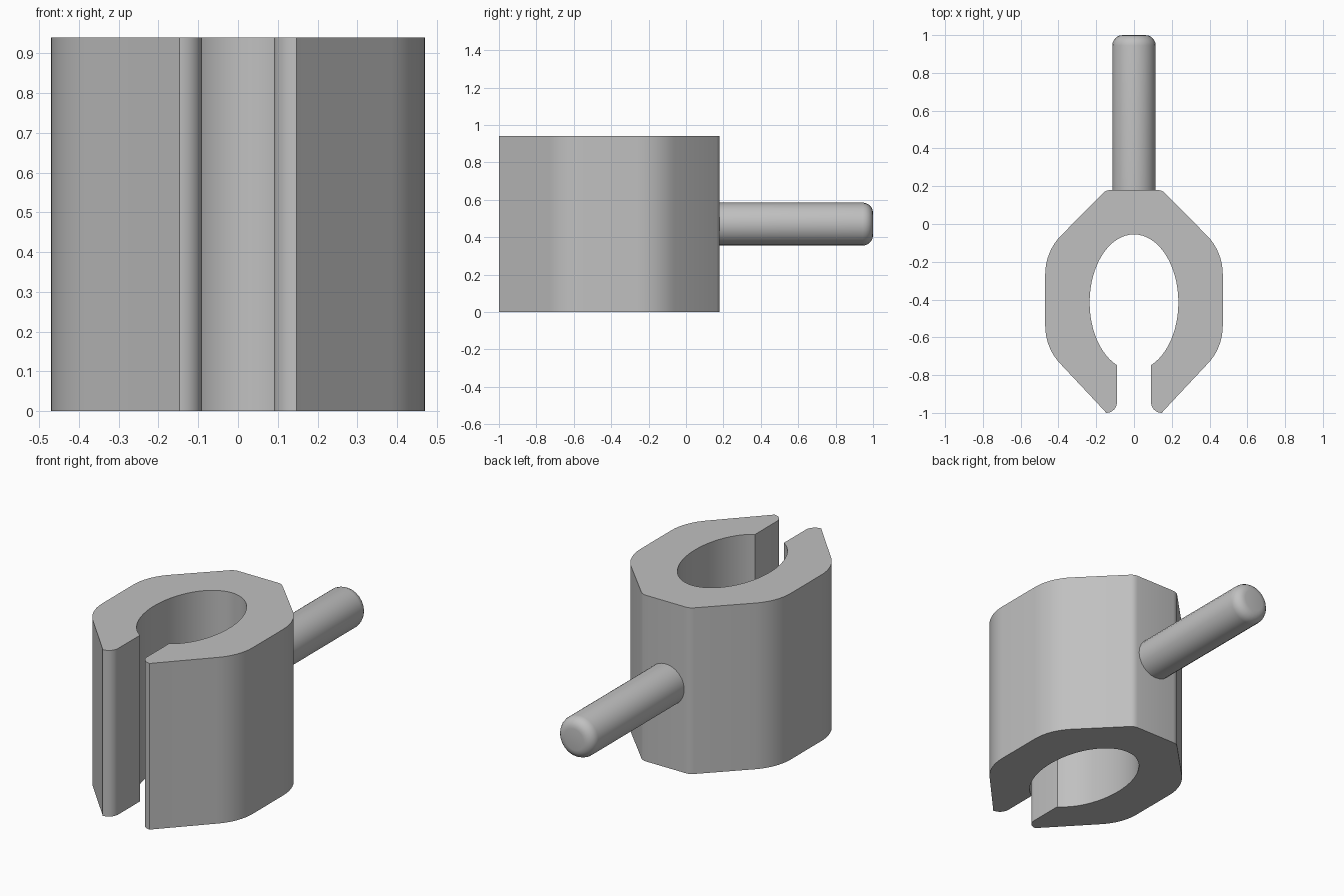
import bpy, bmesh, math

if "Cube" in bpy.data.objects:
    bpy.data.objects.remove(bpy.data.objects["Cube"])

grey = bpy.data.materials.new("plain grey")
grey.diffuse_color = (0.53, 0.53, 0.53, 1)
grey.use_nodes = True
grey.node_tree.nodes["Principled BSDF"].inputs["Base Color"].default_value = grey.diffuse_color

HEIGHT = 0.94


def arc(cx, cy, rx, ry, a0, a1, n):
    """Points on an elliptical arc, angles in degrees."""
    pts = []
    for i in range(n + 1):
        a = math.radians(a0 + (a1 - a0) * i / n)
        pts.append((cx + rx * math.cos(a), cy + ry * math.sin(a)))
    return pts


def finish(bm, name):
    bmesh.ops.recalc_face_normals(bm, faces=bm.faces[:])
    mesh = bpy.data.meshes.new(name)
    bm.to_mesh(mesh)
    bm.free()
    mesh.materials.append(grey)
    obj = bpy.data.objects.new(name, mesh)
    bpy.context.collection.objects.link(obj)
    bpy.ops.object.select_all(action='DESELECT')
    obj.select_set(True)
    bpy.context.view_layer.objects.active = obj
    bpy.ops.object.shade_smooth_by_angle(angle=math.radians(30))
    return obj


# Clip body: right half of the outline, from back flat to slot, then the bore
R = 0.29
half = arc(0.125, 0.125, 0.055, 0.055, 90, 45, 3)       # back corner
half += arc(0.47 - R, -0.265, R, R, 45, 0, 8)           # upper shoulder
half += arc(0.47 - R, -0.54, R, R, 0, -45, 8)           # lower shoulder
half += [(0.16, -0.985), (0.147, -1.0)]                 # prong tip
half += arc(0.147, -0.943, 0.057, 0.057, -95, -180, 6)  # rounded inner tip
start = math.degrees(math.acos(0.09 / 0.235))
half += arc(0, -0.415, 0.235, 0.36, -start, 90, 28)     # oval bore
left = [(-x, y) for x, y in reversed(half[:-1])]

bm = bmesh.new()
face = bm.faces.new([bm.verts.new((x, y, 0)) for x, y in half + left])
ext = bmesh.ops.extrude_face_region(bm, geom=[face], use_keep_orig=True)
top = [v for v in ext["geom"] if isinstance(v, bmesh.types.BMVert)]
bmesh.ops.translate(bm, verts=top, vec=(0, 0, HEIGHT))
finish(bm, "clip_body")

# Pin: lathed rod with a rounded free end, pointing backwards
r, edge = 0.115, 0.055
profile = [(r, 0.175)] + arc(r - edge, 1 - edge, edge, edge, 0, 90, 5)
SEG = 24
bm = bmesh.new()
rings = []
for rad, y in profile:
    rings.append([bm.verts.new((rad * math.cos(2 * math.pi * i / SEG), y,
                                HEIGHT / 2 + rad * math.sin(2 * math.pi * i / SEG)))
                  for i in range(SEG)])
for a, b in zip(rings, rings[1:]):
    for i in range(SEG):
        j = (i + 1) % SEG
        bm.faces.new((a[i], a[j], b[j], b[i]))
bm.faces.new(rings[0])
bm.faces.new(rings[-1])
finish(bm, "pin")
